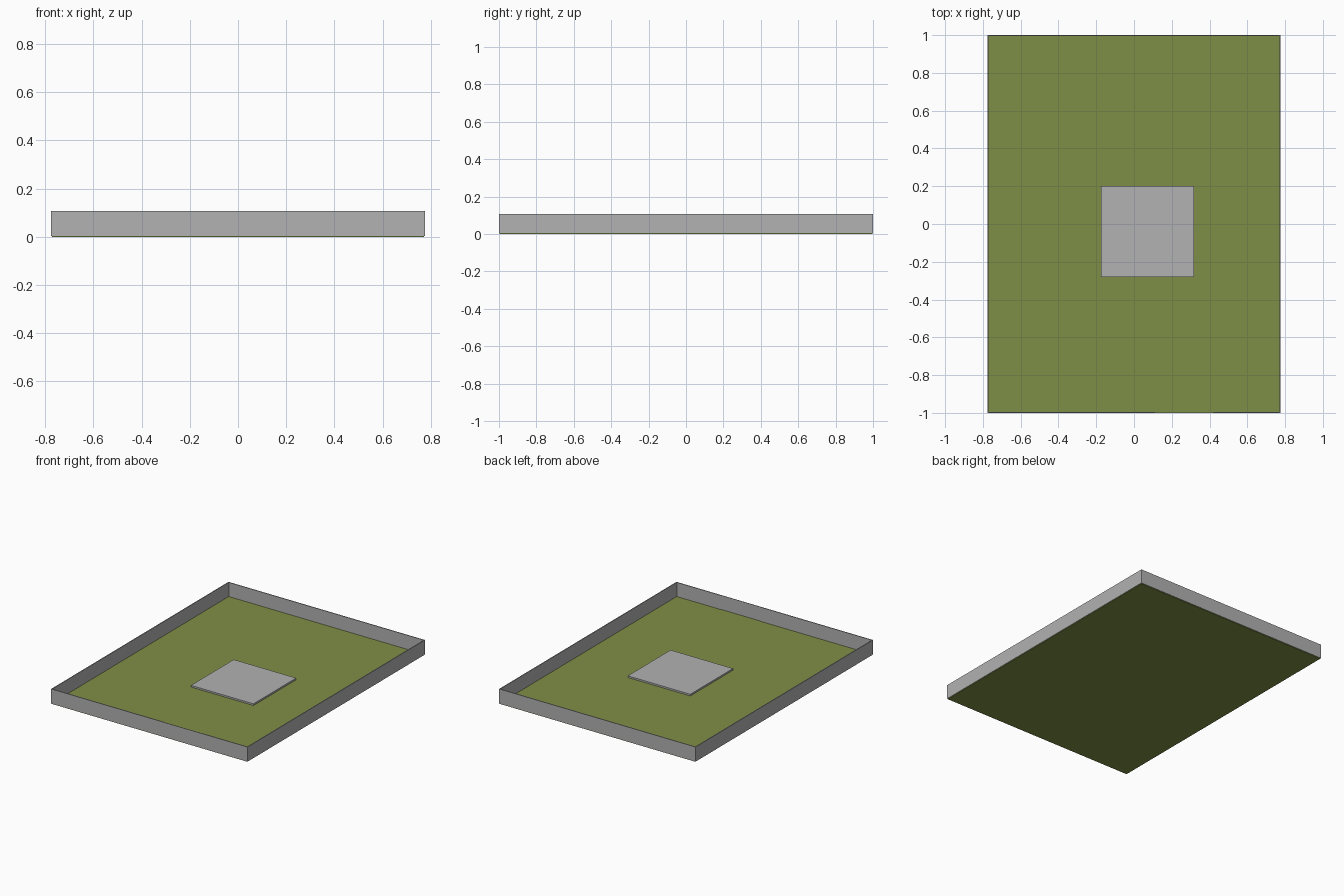
import bpy

cube = bpy.data.objects.get("Cube")
if cube:
    bpy.data.objects.remove(cube, do_unlink=True)


def srgb(r, g, b):
    """Convert 0-255 display values to a linear colour."""
    def lin(c):
        c /= 255
        return c / 12.92 if c <= 0.04045 else ((c + 0.055) / 1.055) ** 2.4
    return (lin(r), lin(g), lin(b), 1)


def material(name, colour):
    m = bpy.data.materials.new(name)
    m.use_nodes = True
    m.diffuse_color = colour
    m.node_tree.nodes["Principled BSDF"].inputs["Base Color"].default_value = colour
    return m


GRASS = material("grass green", srgb(127, 143, 70))
GREY = material("concrete grey", srgb(178, 178, 178))


def box(name, x, y, z, mat):
    """Axis-aligned box from (min, max) pairs."""
    spans = (x, y, z)
    bpy.ops.mesh.primitive_cube_add(size=1, location=[(a + b) / 2 for a, b in spans])
    ob = bpy.context.object
    ob.name = name
    ob.scale = [b - a for a, b in spans]
    bpy.ops.object.transform_apply(location=False, rotation=False, scale=True)
    ob.data.materials.append(mat)
    return ob


HX, HY = 0.775, 1.0      # outer half sizes
T = 0.006                # wall thickness
BOTTOM, TOP = 0.004, 0.107
GATE = (0.11, 0.42)      # span of the gate in the front wall

# Lawn slab, slightly inside the outer wall faces
box("lawn", (-HX + 0.003, HX - 0.003), (-HY + 0.003, HY - 0.003), (0, 0.006), GRASS)

# Perimeter walls
for side, s in (("left", 1), ("right", -1)):
    box(side + "_wall", sorted((s * HX, s * (HX - T))), (-HY, HY), (BOTTOM, TOP), GREY)
box("back_wall", (-HX + T, HX - T), (HY - T, HY), (BOTTOM, TOP), GREY)
box("front_wall_right", (-HX + T, GATE[0]), (-HY, -HY + T), (BOTTOM, TOP), GREY)
box("front_wall_left", (GATE[1], HX - T), (-HY, -HY + T), (BOTTOM, TOP), GREY)

# Thinner gate panel flush with the front wall
box("gate", GATE, (-HY, -HY + 0.003), (BOTTOM, TOP), GREY)

# Paved pad on the lawn
box("paved_pad", (-0.175, 0.318), (-0.28, 0.202), (0.003, 0.018), GREY)
